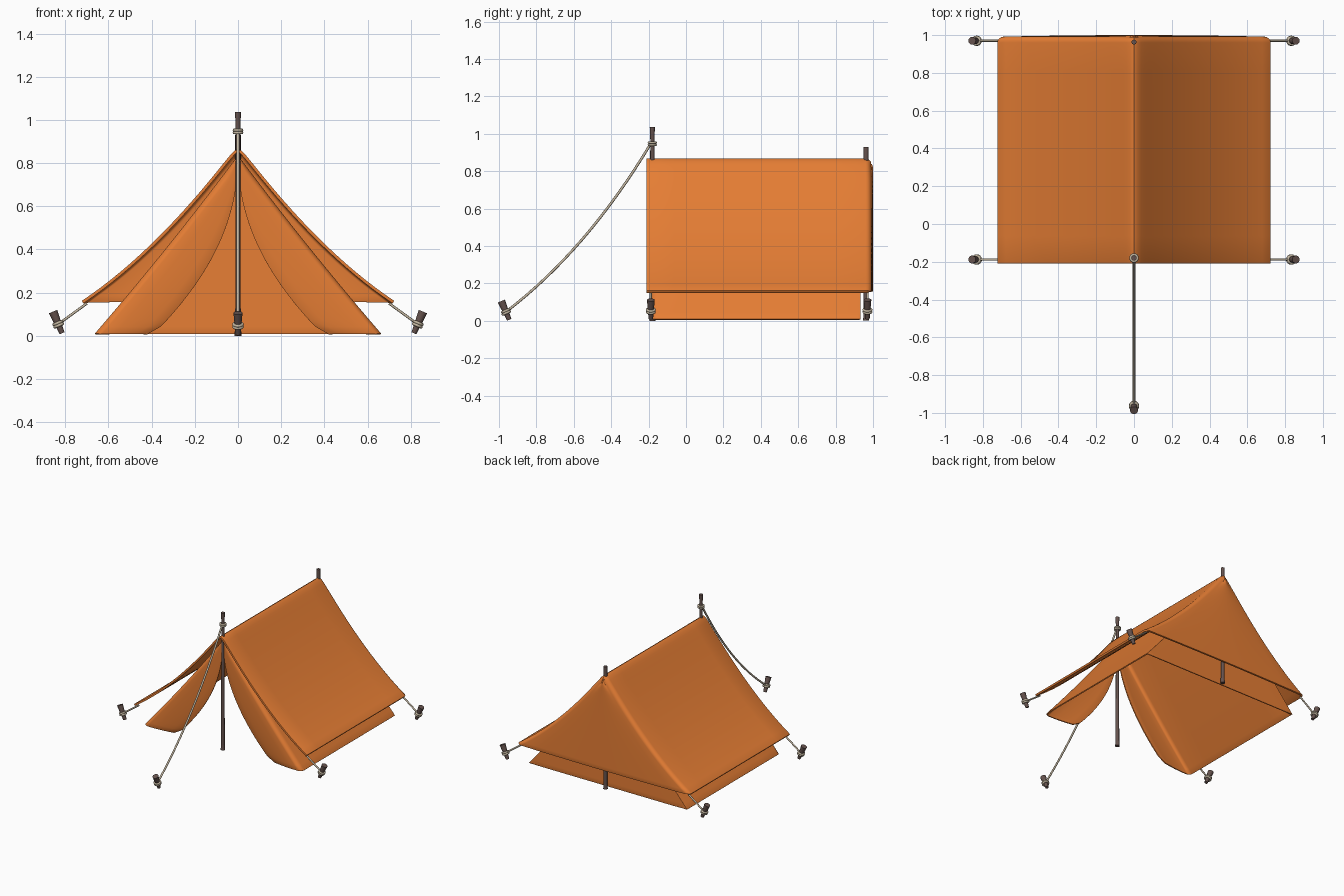
import bpy, bmesh, math
from mathutils import Vector, Matrix

if "Cube" in bpy.data.objects:
    bpy.data.objects.remove(bpy.data.objects["Cube"])


def material(name, rgb):
    m = bpy.data.materials.new(name)
    m.diffuse_color = (*rgb, 1)
    m.use_nodes = True
    m.node_tree.nodes["Principled BSDF"].inputs["Base Color"].default_value = m.diffuse_color
    return m


CANVAS = material("orange_canvas", (0.80, 0.21, 0.035))
WOOD = material("dark_wood", (0.13, 0.085, 0.075))
ROPE = material("rope", (0.56, 0.48, 0.36))


def add_object(name, data, mat):
    ob = bpy.data.objects.new(name, data)
    bpy.context.collection.objects.link(ob)
    data.materials.append(mat)
    return ob


def shade(ob, angle=40):
    bpy.ops.object.select_all(action='DESELECT')
    ob.select_set(True)
    bpy.context.view_layer.objects.active = ob
    bpy.ops.object.shade_smooth_by_angle(angle=math.radians(angle))


def cloth(name, rows, thickness):
    """Half of a cloth shell from rows of points, mirrored and thickened."""
    bm = bmesh.new()
    grid = [[bm.verts.new(p) for p in r] for r in rows]
    for a, b in zip(grid, grid[1:]):
        for i in range(len(a) - 1):
            bm.faces.new((a[i], a[i + 1], b[i + 1], b[i]))
    bmesh.ops.remove_doubles(bm, verts=bm.verts, dist=0.0008)
    bmesh.ops.recalc_face_normals(bm, faces=bm.faces)
    me = bpy.data.meshes.new(name)
    bm.to_mesh(me)
    bm.free()
    ob = add_object(name, me, CANVAS)
    shade(ob, 50)
    mir = ob.modifiers.new("mirror", 'MIRROR')
    mir.merge_threshold = 0.001
    sol = ob.modifiers.new("thickness", 'SOLIDIFY')
    sol.thickness = thickness
    sol.offset = 0
    bev = ob.modifiers.new("soft_hem", 'BEVEL')
    bev.width = thickness * 0.3
    bev.segments = 2
    bev.limit_method = 'ANGLE'
    bev.angle_limit = math.radians(50)
    return ob


def rod(name, a, b, r1, r2, mat=WOOD):
    a, b = Vector(a), Vector(b)
    d = b - a
    bm = bmesh.new()
    bmesh.ops.create_cone(bm, cap_ends=True, segments=16, radius1=r1, radius2=r2,
                          depth=d.length,
                          matrix=Matrix.Translation((a + b) / 2) @ d.to_track_quat('Z', 'Y').to_matrix().to_4x4())
    me = bpy.data.meshes.new(name)
    bm.to_mesh(me)
    bm.free()
    ob = add_object(name, me, mat)
    shade(ob)
    return ob


def cord(name, pts, r=0.006):
    cu = bpy.data.curves.new(name, 'CURVE')
    cu.dimensions = '3D'
    cu.bevel_depth = r
    cu.bevel_resolution = 2
    cu.use_fill_caps = True
    sp = cu.splines.new('POLY')
    sp.points.add(len(pts) - 1)
    for p, co in zip(sp.points, pts):
        p.co = (*co, 1)
    return add_object(name, cu, ROPE)


def wraps(name, centre, axis, radius):
    # two rope turns plus a small knot turn
    axis = Vector(axis).normalized()
    for k in (-1, 1):
        bpy.ops.mesh.primitive_torus_add(
            major_radius=radius, minor_radius=0.007, major_segments=20, minor_segments=8,
            location=Vector(centre) + axis * 0.006 * k,
            rotation=axis.to_track_quat('Z', 'Y').to_euler())
        ob = bpy.context.object
        ob.name = name
        ob.data.materials.append(ROPE)
        shade(ob, 60)


# Outer fly sheet: sagging roof, rounded rear corner, closed rear wall
rows = []
N = 24
R = 0.03
for i in range(N + 1):
    t = i / N
    t = t * t * 0.5 + t * 0.5
    x = 0.72 * t
    z = 0.86 - 0.722 * (math.hypot(t, 0.025) - 0.025) - 0.24 * t * (1 - t)
    row = [(x, -0.21 + 1.17 * j / 8, z) for j in range(9)]
    for j in range(1, 6):
        a = j / 5 * math.pi / 2
        d = R * (1 - math.cos(a))
        row.append((max(x - d, 0), 0.96 + 0.025 * math.sin(a), z - d * max(0, 1 - x / 0.1) * 0.7))
    x0, _, z0 = row[-1]
    for j in range(1, 7):
        k = 1 - j / 6
        row.append((x0 * k, 0.985 + 0.008 * (1 - k * k), z0))
    rows.append(row)
cloth("fly_sheet", rows, 0.014)

# Inner tent: side wall, rear wall and a front door flap with a curved edge
rows = []
r = 0.03
for i in range(N + 1):
    t = i / N
    z = 0.83 - 0.822 * t
    w = 0.66 * t - 0.05 * t * (1 - t)
    u = 1 - z / 0.83 if z < 0.83 else 0
    c = min(0.40 * u ** 2.1 + 0.04 * max(0, 1 - z / 0.05) ** 2, w)
    rr = min(r, (w - c) * 0.45)
    row = []
    for j in range(5):
        k = j / 4
        row.append((c + (w - rr - c) * k, -0.18 + 0.02 * (1 - k) ** 2 * t, z))
    for j in range(1, 6):
        a = j / 5 * math.pi / 2
        row.append((w - rr + rr * math.sin(a), -0.18 + r * (1 - math.cos(a)), z))
    row += [(w, -0.15 + 1.07 * j / 6, z) for j in range(1, 7)]
    row += [(w * (1 - j / 6), 0.93, z) for j in range(0, 7)]
    rows.append(row)
cloth("inner_tent", rows, 0.008)

# Poles with thicker tops
rod("front_pole", (0, -0.18, 0), (0, -0.18, 0.98), 0.013, 0.011)
rod("front_pole_foot", (0, -0.18, 0), (0, -0.18, 0.04), 0.016, 0.014)
rod("front_pole_tip", (0, -0.18, 0.97), (0, -0.18, 1.037), 0.011, 0.014)
rod("rear_pole", (0, 0.963, 0.003), (0, 0.963, 0.93), 0.013, 0.013)
rod("rear_pole_foot", (0, 0.963, 0.003), (0, 0.963, 0.04), 0.016, 0.014)


def peg(name, base, out):
    base, out = Vector(base), Vector(out)
    axis = Vector((0, 0, 0.1)) + out * 0.042
    rod(name, base, base + axis, 0.012, 0.021)
    wraps(name + "_rope_loop", base + axis * 0.42, axis, 0.02)
    return base + axis * 0.42


# Corner pegs tied to the eaves
for sx, side in ((-1, "left"), (1, "right")):
    for y, end in ((-0.188, "front"), (0.97, "rear")):
        p = peg(f"{end}_{side}_peg", (sx * 0.815, y, 0.012), (sx, 0, 0))
        cord(f"{end}_{side}_tie", [(sx * 0.70, y, 0.15), p])

# Front guy line sagging from the pole to its peg
p = peg("guy_peg", (0, -0.945, 0.006), (0, -1, 0))
top = Vector((0, -0.19, 0.945))
wraps("pole_rope_loop", (0, -0.18, 0.947), (0, 0, 1), 0.018)
line = []
for i in range(17):
    t = i / 16
    q = top.lerp(p, t)
    s = 0.26 * t * (1 - t)
    line.append(q + Vector((0, 0.4 * s, -s)) * 0.9)
cord("guy_line", line, 0.007)
